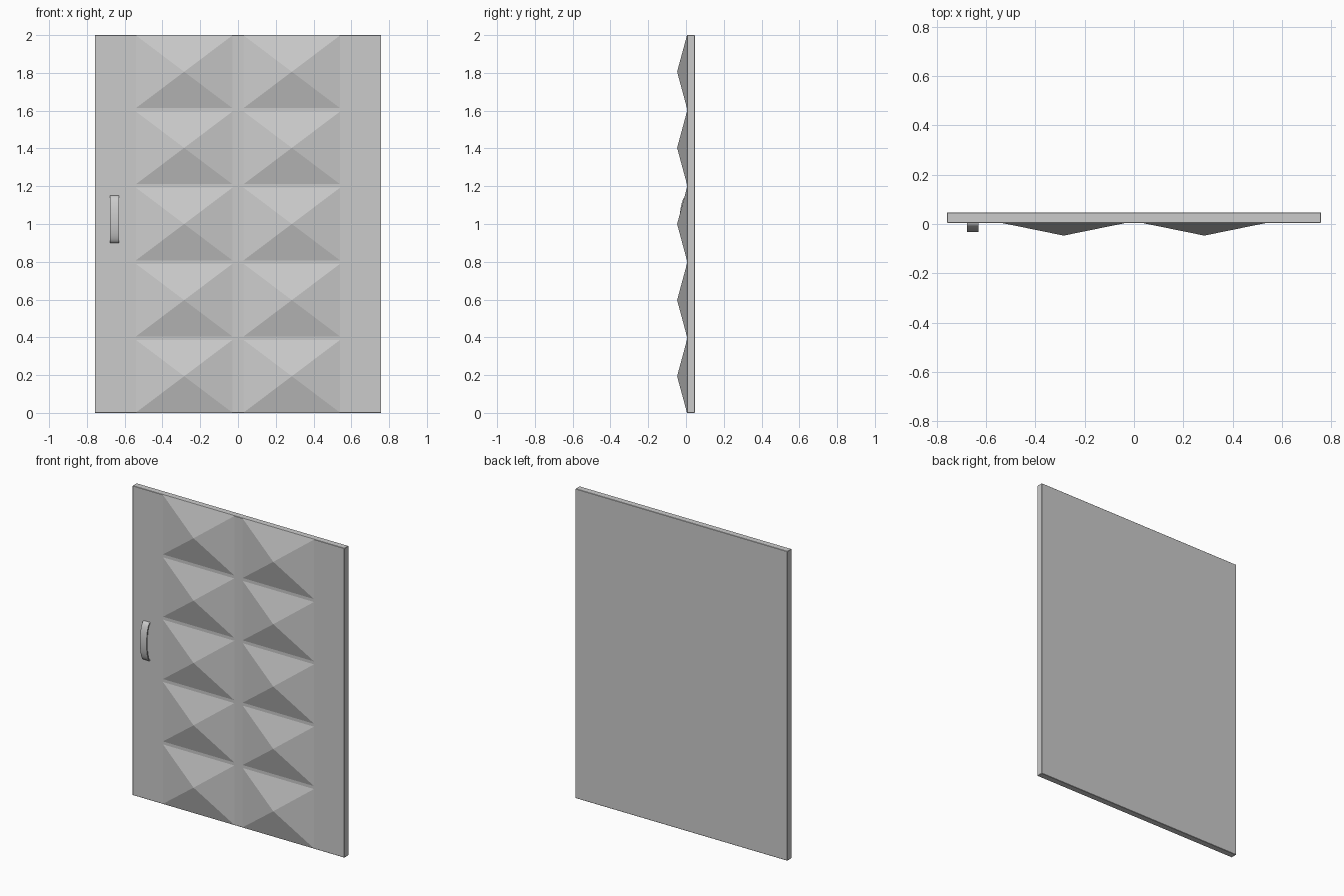
import bpy, bmesh, math

if "Cube" in bpy.data.objects:
    bpy.data.objects.remove(bpy.data.objects["Cube"])

FRONT = 0.005   # y of the panel's front face
BACK = 0.047


def add_object(name, bm):
    bmesh.ops.recalc_face_normals(bm, faces=bm.faces[:])
    mesh = bpy.data.meshes.new(name)
    bm.to_mesh(mesh)
    bm.free()
    ob = bpy.data.objects.new(name, mesh)
    bpy.context.collection.objects.link(ob)
    return ob


# Door slab with a slight edge break
bm = bmesh.new()
bmesh.ops.create_cube(bm, size=1)
for v in bm.verts:
    v.co = (v.co.x * 1.516, (FRONT + BACK) / 2 + v.co.y * (BACK - FRONT), 1 + v.co.z * 2)
slab = add_object("door_slab", bm)
bev = slab.modifiers.new("edge_break", 'BEVEL')
bev.width = 0.002
bev.segments = 1


# Raised pyramid panels, two columns of five
def pyramid(name, cx, cz, hx=0.255, hz=0.192, apex=-0.047):
    bm = bmesh.new()
    base = [bm.verts.new((cx + sx * hx, FRONT, cz + sz * hz))
            for sx, sz in ((-1, -1), (1, -1), (1, 1), (-1, 1))]
    tip = bm.verts.new((cx, apex, cz))
    for i in range(4):
        bm.faces.new((base[i], base[(i + 1) % 4], tip))
    bm.faces.new(base[::-1])
    return add_object(name, bm)


for row in range(5):
    for side, label in ((-1, "left"), (1, "right")):
        pyramid(f"pyramid_panel_{label}_{row + 1}", side * 0.285, 1 + (row - 2) * 0.403)

# Bowed pull handle: an arched flat strip
bm = bmesh.new()
N = 20
rings = []
for i in range(N + 1):
    a = math.pi * i / N
    ring = []
    for depth, half in ((0.038, 0.125), (0.029, 0.116)):
        y = FRONT - depth * math.sin(a)
        z = 1.025 - half * math.cos(a)
        ring.append([bm.verts.new((x, y, z)) for x in (-0.678, -0.631)])
    (o0, o1), (i0, i1) = ring
    rings.append((o0, o1, i1, i0))
for a, b in zip(rings, rings[1:]):
    for k in range(4):
        bm.faces.new((a[k], a[(k + 1) % 4], b[(k + 1) % 4], b[k]))
bm.faces.new(rings[0])
bm.faces.new(rings[-1])
handle = add_object("pull_handle", bm)
bpy.ops.object.select_all(action='DESELECT')
handle.select_set(True)
bpy.context.view_layer.objects.active = handle
bpy.ops.object.shade_smooth_by_angle(angle=math.radians(40))
